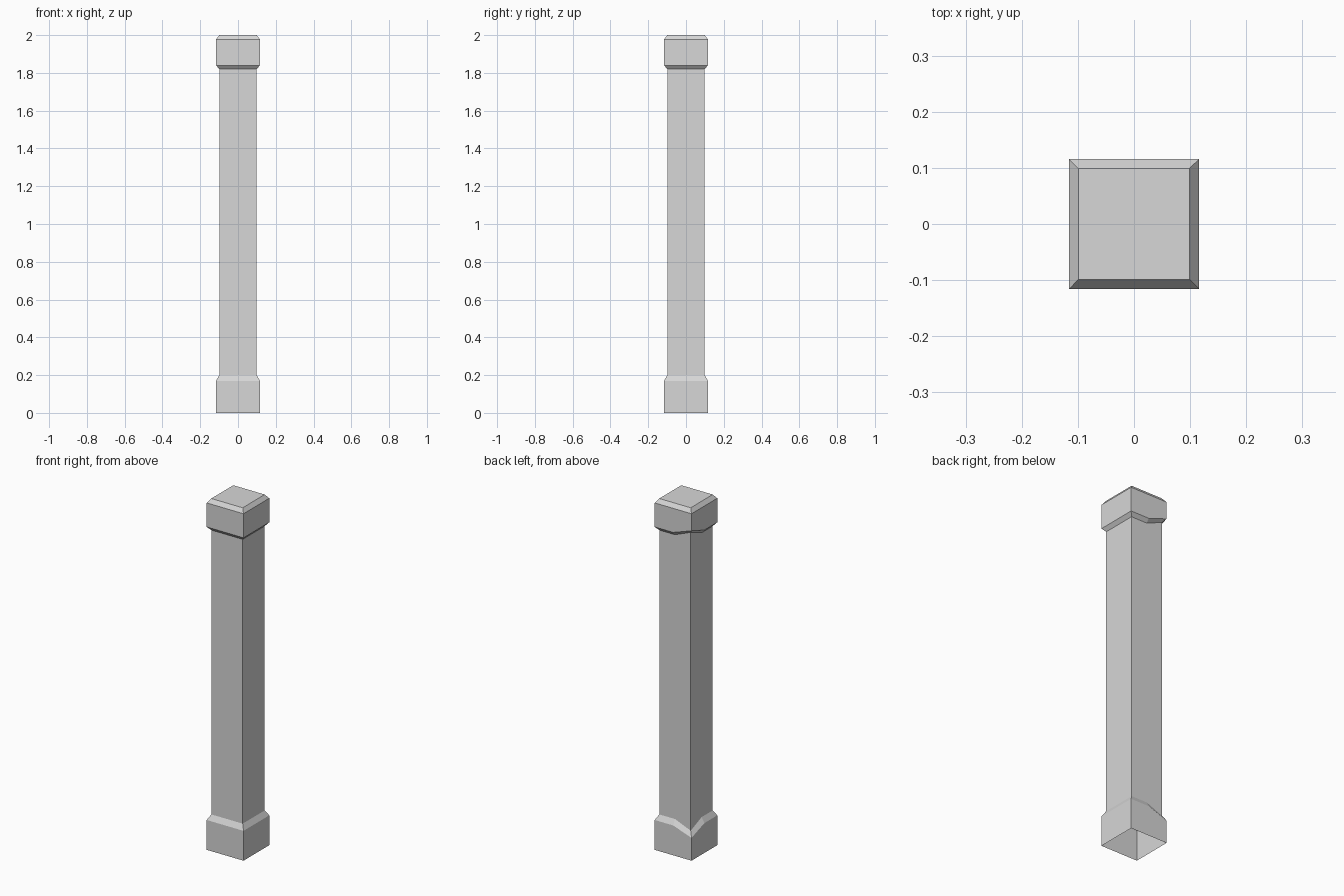
import bpy
import bmesh

cube = bpy.data.objects.get("Cube")
if cube:
    bpy.data.objects.remove(cube, do_unlink=True)

grey = bpy.data.materials.new("plain_grey")
grey.use_nodes = True
colour = (0.68, 0.68, 0.68, 1)
grey.diffuse_color = colour
grey.node_tree.nodes["Principled BSDF"].inputs["Base Color"].default_value = colour

# Corners and side midpoints, counter-clockwise seen from above
OUTLINE = [(-1, -1), (0, -1), (1, -1), (1, 0), (1, 1), (0, 1), (-1, 1), (-1, 0)]
WORN_CORNER = (-1, 1)

SHAFT_HALF = 0.099
COLLAR_HALF = 0.116


def square_tube(name, rings, close_top=False):
    """Loft square rings given as (half width, height, shift of the worn corner)."""
    bm = bmesh.new()
    loops = []
    for half, z, shift in rings:
        loops.append([
            bm.verts.new((x * half, y * half, z + (shift if (x, y) == WORN_CORNER else 0)))
            for x, y in OUTLINE
        ])
    count = len(OUTLINE)
    for low, high in zip(loops, loops[1:]):
        for i in range(count):
            j = (i + 1) % count
            bm.faces.new((low[i], low[j], high[j], high[i]))
    if close_top:
        bm.faces.new(loops[-1])
    mesh = bpy.data.meshes.new(name)
    bm.to_mesh(mesh)
    bm.free()
    mesh.materials.append(grey)
    obj = bpy.data.objects.new(name, mesh)
    bpy.context.collection.objects.link(obj)
    return obj


# Rings shared by neighbouring parts, so the hollow skin is continuous
base_joint = (SHAFT_HALF, 0.2, -0.04)
cap_joint = (SHAFT_HALF, 1.82, 0.04)

# Base collar, open underneath, with a sloping shoulder
square_tube("post_base", [
    (COLLAR_HALF, 0, 0),
    (COLLAR_HALF, 0.17, -0.04),
    base_joint,
])

# Plain square shaft
square_tube("post_shaft", [base_joint, cap_joint])

# Cap with chamfered lower and upper rims
square_tube("post_cap", [
    cap_joint,
    (COLLAR_HALF, 1.84, 0.04),
    (COLLAR_HALF, 1.977, 0),
    (SHAFT_HALF, 2.0, 0),
], close_top=True)
